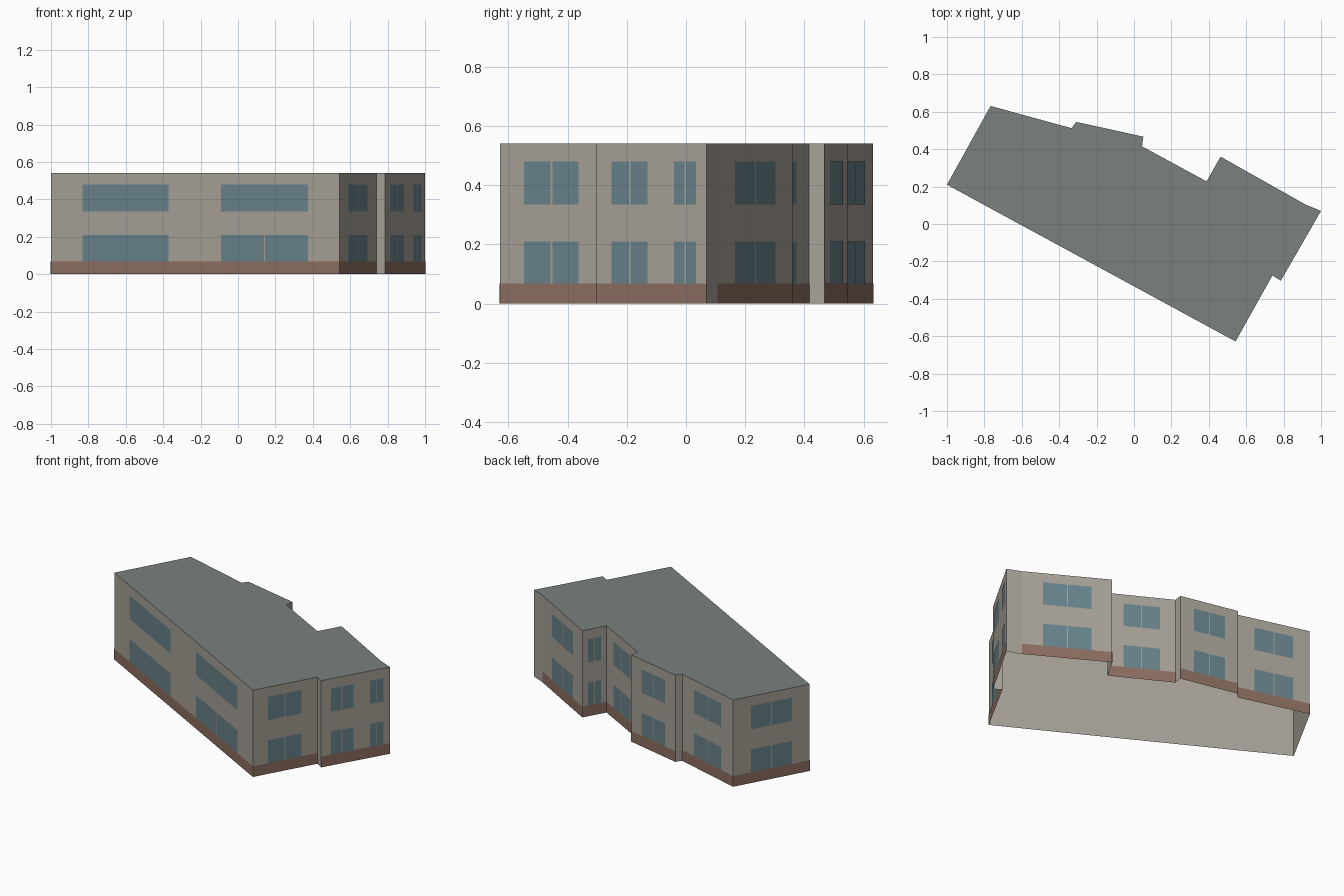
import bpy, bmesh
from mathutils import Vector

if "Cube" in bpy.data.objects:
    bpy.data.objects.remove(bpy.data.objects["Cube"])

HEIGHT, BASE = 0.54, 0.067
STOREYS = [(0.067, 0.21), (0.335, 0.48)]
OFF = 0.0015   # panels sit just proud of the wall
GAP = 0.006    # mullion width

ONE = [(0.235, 0.77, True)]
# Footprint, counter-clockwise; each corner starts a wall.
# Windows: (start fraction, end fraction, centre mullion); None = plain return wall
WALLS = [
    ((-1.0, 0.21), [(0.11, 0.408, False), (0.59, 0.891, False)]),    # long front
    ((0.543, -0.628), [(0.234, 0.755, True)]),
    ((0.74, -0.275), None),
    ((0.785, -0.303), [(0.14, 0.467, True), (0.707, 0.904, True)]),
    ((1.0, 0.07), None),
    ((0.915, 0.105), ONE),
    ((0.463, 0.36), ONE),
    ((0.388, 0.228), ONE),
    ((0.043, 0.415), None),
    ((0.05, 0.467), ONE),
    ((-0.31, 0.546), None),
    ((-0.333, 0.512), ONE),
    ((-0.767, 0.631), ONE),
]


def material(name, rgb):
    m = bpy.data.materials.new(name)
    m.diffuse_color = (*[(c / 255) ** 2.2 for c in rgb], 1)
    m.use_nodes = True
    m.node_tree.nodes["Principled BSDF"].inputs["Base Color"].default_value = m.diffuse_color
    return m


def make_object(name, quads, mat):
    bm = bmesh.new()
    for q in quads:
        bm.faces.new([bm.verts.new(p) for p in q])
    bmesh.ops.remove_doubles(bm, verts=bm.verts, dist=1e-5)
    me = bpy.data.meshes.new(name)
    bm.to_mesh(me)
    bm.free()
    me.materials.append(mat)
    ob = bpy.data.objects.new(name, me)
    bpy.context.collection.objects.link(ob)
    return ob


def panel(p, q, t0, t1, z0, z1, off=0.0):
    """Upright rectangle along wall p-q between fractions t0 and t1."""
    d = q - p
    n = Vector((d.y, -d.x)).normalized() * off
    a, b = p + d * t0 + n, p + d * t1 + n
    return [(a.x, a.y, z0), (b.x, b.y, z0), (b.x, b.y, z1), (a.x, a.y, z1)]


walls, plinth, glass = [], [], []
pts = [Vector(w[0]) for w in WALLS]
for i, (_, windows) in enumerate(WALLS):
    p, q = pts[i], pts[(i + 1) % len(pts)]
    walls.append(panel(p, q, 0, 1, 0, HEIGHT))
    if windows is None:
        continue
    plinth.append(panel(p, q, 0, 1, 0, BASE, OFF))
    g = GAP / 2 / (q - p).length
    for w, (t0, t1, split) in enumerate(windows):
        for s, (z0, z1) in enumerate(STOREYS):
            # the lower right window of the long front is divided too
            if split or (i == 0 and w == 1 and s == 0):
                mid = (t0 + t1) / 2
                glass.append(panel(p, q, t0, mid - g, z0, z1, OFF))
                glass.append(panel(p, q, mid + g, t1, z0, z1, OFF))
            else:
                glass.append(panel(p, q, t0, t1, z0, z1, OFF))

# Open-bottomed shell, flat roof, and surface bands
make_object("walls", walls, material("render", (166, 160, 150)))
make_object("roof", [[(p.x, p.y, HEIGHT) for p in pts]], material("roof_grey", (120, 128, 125)))
make_object("brick_base", plinth, material("brick", (140, 110, 97)))
make_object("windows", glass, material("glass", (104, 130, 138)))
